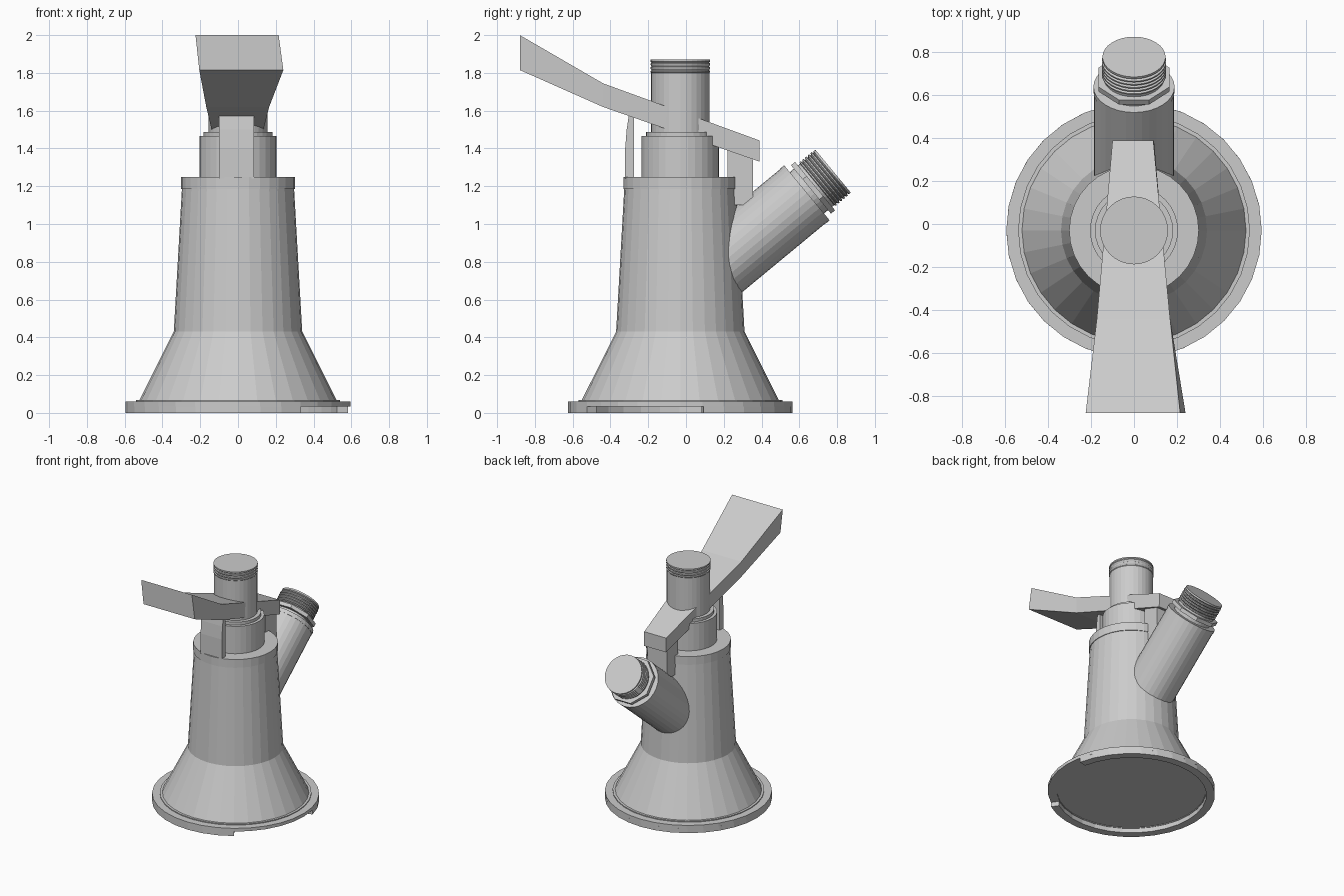
import bpy, bmesh, math
from mathutils import Matrix, Vector

if "Cube" in bpy.data.objects:
    bpy.data.objects.remove(bpy.data.objects["Cube"])

CY = -0.03  # y of the main axis


def finish(name, bm, matrix=None, smooth=False):
    bmesh.ops.remove_doubles(bm, verts=bm.verts, dist=1e-5)
    bmesh.ops.recalc_face_normals(bm, faces=bm.faces)
    if matrix:
        bm.transform(matrix)
    me = bpy.data.meshes.new(name)
    bm.to_mesh(me)
    bm.free()
    ob = bpy.data.objects.new(name, me)
    bpy.context.collection.objects.link(ob)
    return ob


def lathe(name, profile, segs=32, matrix=None, arc=None, ring=False):
    """Revolve (r, z) points; capped at both ends, or a closed ring section."""
    bm = bmesh.new()
    a0, a1 = arc or (0, 360)
    steps = segs if not arc else segs + 1
    loops = []
    for i in range(steps):
        a = math.radians(a0 + (a1 - a0) * i / segs)
        loops.append([bm.verts.new((r * math.cos(a), r * math.sin(a), z)) for r, z in profile])
    n = len(profile)
    for i in range(segs):
        p, q = loops[i], loops[(i + 1) % steps]
        for j in range(n if ring else n - 1):
            k = (j + 1) % n
            bm.faces.new((p[j], q[j], q[k], p[k]))
    if arc:
        bm.faces.new(loops[0])
        bm.faces.new(loops[-1])
    elif not ring:
        bm.faces.new([l[0] for l in loops])
        bm.faces.new([l[-1] for l in loops])
    return finish(name, bm, matrix or Matrix.Translation((0, CY, 0)))


def loft(name, sections):
    """Skin a list of equal-length vertex loops and cap the ends."""
    bm = bmesh.new()
    loops = [[bm.verts.new(v) for v in s] for s in sections]
    n = len(loops[0])
    for p, q in zip(loops, loops[1:]):
        for j in range(n):
            bm.faces.new((p[j], p[(j + 1) % n], q[(j + 1) % n], q[j]))
    bm.faces.new(loops[0])
    bm.faces.new(loops[-1])
    return finish(name, bm)


def plate(name, profile, x0, x1):
    """Extrude a (y, z) outline along x."""
    return loft(name, [[(x, y, z) for y, z in profile] for x in (x0, x1)])


# base flange: full upper ring, lower ring with a notch at the front right
lathe("base_flange_upper", [(0.53, 0.035), (0.595, 0.035), (0.595, 0.06), (0.53, 0.06)], ring=True)
lathe("base_flange_lower", [(0.535, 0), (0.595, 0), (0.595, 0.035), (0.535, 0.035)],
      segs=26, arc=(12, 304), ring=True)

# bell-shaped body with top rim
lathe("body", [(0.54, 0.04), (0.54, 0.067), (0.522, 0.067), (0.34, 0.43), (0.297, 1.185),
               (0.302, 1.185), (0.302, 1.25), (0.2, 1.25)])

# stepped collar and central plunger with fine grooves near the top
lathe("collar", [(0.205, 1.24), (0.205, 1.465), (0.182, 1.465), (0.182, 1.488), (0.15, 1.488)])
plunger = [(0.155, 1.45), (0.155, 1.80)]
for i in range(3):
    z = 1.80 + i * 0.02
    plunger += [(0.158, z + 0.004), (0.158, z + 0.010), (0.152, z + 0.014)]
plunger += [(0.158, 1.86), (0.158, 1.87)]
lathe("plunger", plunger)

# angled outlet pipe
axis = Vector((0, 0.77, 0.637)).normalized()
pipe_m = Matrix.Translation((0, 0.64, 1.165)) @ axis.to_track_quat('Z', 'X').to_matrix().to_4x4()
lathe("outlet_pipe", [(0.187, -0.72), (0.187, -0.028), (0.189, -0.028), (0.189, 0), (0.15, 0)],
      matrix=pipe_m)
lathe("outlet_nut", [(0.18, 0.028), (0.18, 0.056)], segs=8,
      matrix=pipe_m @ Matrix.Rotation(math.pi / 8, 4, 'Z'))
thread = [(0.142, -0.02), (0.142, 0.07)]
for i in range(5):
    t = 0.07 + i * 0.019
    thread += [(0.15, t + 0.004), (0.15, t + 0.011), (0.138, t + 0.015)]
thread += [(0.147, 0.168), (0.147, 0.18)]
lathe("outlet_thread", thread, matrix=pipe_m)

# lever: (y, bottom z, top z, left/right x at bottom, left/right x at top)
stations = [(-0.88, 1.815, 2.0, -0.205, 0.24, -0.225, 0.215),
            (-0.44, 1.62, 1.745, -0.168, 0.165, -0.173, 0.168),
            (0.39, 1.33, 1.442, -0.1, 0.093, -0.1, 0.09)]
loft("lever", [[(a, y, b), (c, y, b), (d2, y, t), (d1, y, t)]
               for y, b, t, a, c, d1, d2 in stations])

# lever supports, slightly bowed at the front
plate("front_support", [(-0.275, 1.24), (-0.275, 1.58), (-0.302, 1.58), (-0.314, 1.5),
                        (-0.322, 1.4), (-0.322, 1.24)], -0.1, 0.085)
plate("rear_support", [(0.22, 1.1), (0.355, 1.1), (0.355, 1.32), (0.35, 1.38), (0.22, 1.42)],
      -0.085, 0.085)
